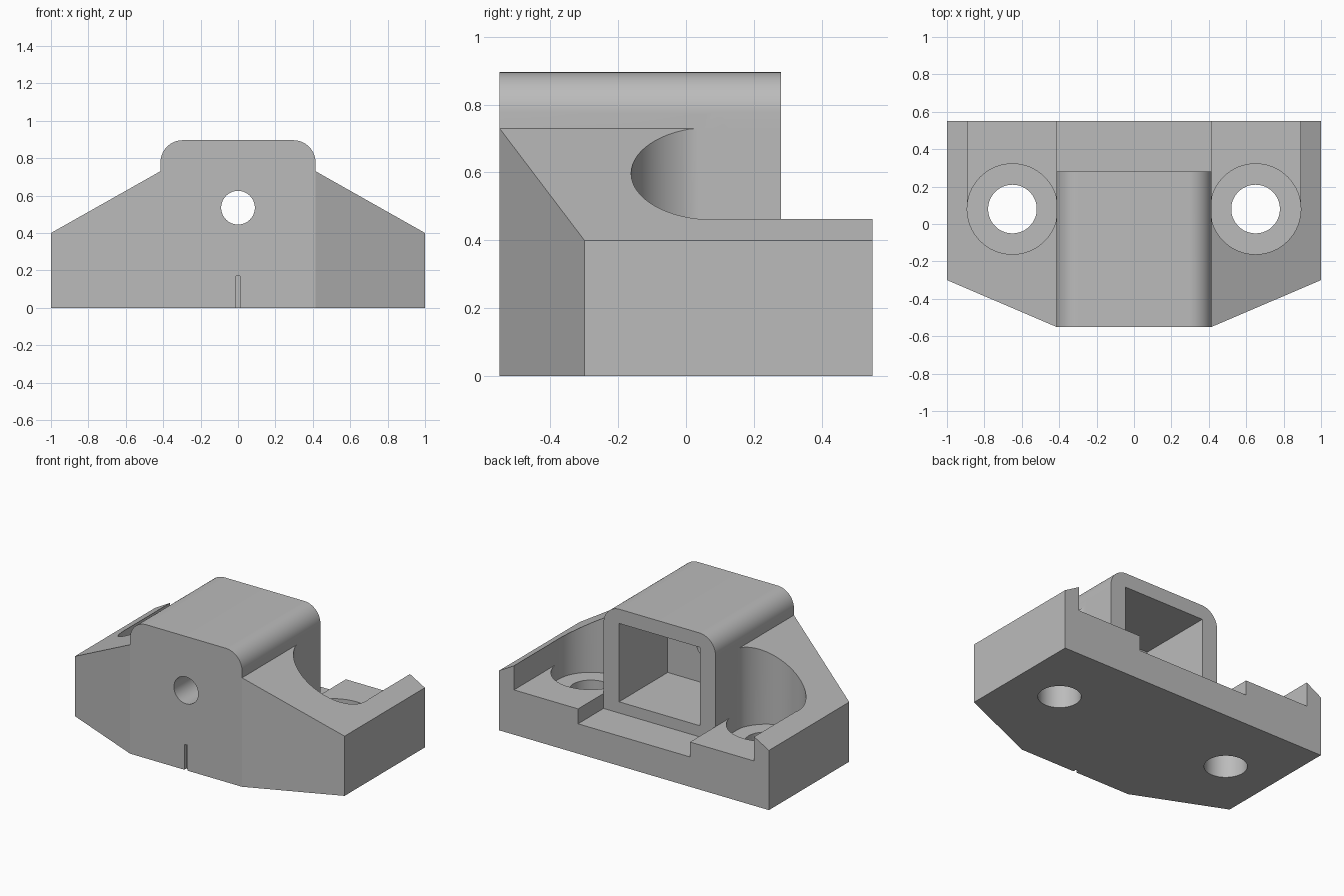
import bpy, bmesh, math
from mathutils import Matrix

cube = bpy.data.objects.get("Cube")
if cube:
    bpy.data.objects.remove(cube, do_unlink=True)

grey = bpy.data.materials.new("plain grey")
grey.use_nodes = True
colour = (0.5, 0.5, 0.5, 1)
grey.diffuse_color = colour
grey.node_tree.nodes["Principled BSDF"].inputs["Base Color"].default_value = colour


def prism(name, outline, low, high, axis="Z"):
    """Extrude an outline: (x, y) along z, or (x, z) along y."""
    bm = bmesh.new()
    place = (lambda a, b: (a, b, low)) if axis == "Z" else (lambda a, b: (a, low, b))
    shift = (0, 0, high - low) if axis == "Z" else (0, high - low, 0)
    face = bm.faces.new([bm.verts.new(place(a, b)) for a, b in outline])
    new = bmesh.ops.extrude_face_region(bm, geom=[face])["geom"]
    bmesh.ops.translate(bm, vec=shift, verts=[v for v in new if isinstance(v, bmesh.types.BMVert)])
    bmesh.ops.recalc_face_normals(bm, faces=bm.faces)
    mesh = bpy.data.meshes.new(name)
    bm.to_mesh(mesh)
    bm.free()
    obj = bpy.data.objects.new(name, mesh)
    bpy.context.collection.objects.link(obj)
    return obj


def arc(cx, cy, r, start, end, steps):
    angles = [math.radians(start + (end - start) * i / steps) for i in range(steps + 1)]
    return [(cx + r * math.cos(a), cy + r * math.sin(a)) for a in angles]


def circle(cx, cy, r):
    return arc(cx, cy, r, 0, 360, 64)[:-1]


def rect(x0, x1, y0, y1):
    return [(x0, y0), (x1, y0), (x1, y1), (x0, y1)]


def combine(target, tool, operation="DIFFERENCE"):
    mod = target.modifiers.new("cut", "BOOLEAN")
    mod.operation, mod.solver, mod.object = operation, "EXACT", tool
    bpy.context.view_layer.objects.active = target
    bpy.ops.object.modifier_apply(modifier=mod.name)
    bpy.data.objects.remove(tool, do_unlink=True)


W, BACK, FRONT, REAR = 0.415, 0.55, -0.55, 0.28
TOP, R = 0.896, 0.12

# Front silhouette: sloped wings and a rounded central housing
half = [(1, 0), (1, 0.4), (W, 0.73)] + arc(W - R, TOP - R, R, 0, 90, 14)
body = prism("mounting_bracket", half + [(-x, z) for x, z in reversed(half)], FRONT, BACK, "Y")

# Footprint with the front corners tapered
plan = [(-1, 0.6), (-1, -0.3), (-W, FRONT), (W, FRONT), (1, -0.3), (1, 0.6)]
plan = [(x * 1.0, y) for x, y in plan]
combine(body, prism("footprint", plan, -0.1, 1), "INTERSECT")

# Rear shelf and the lower ledge behind the housing
combine(body, prism("rear_shelf_cutter", rect(-0.89, 0.89, REAR, 0.7), 0.3, 1))
combine(body, prism("ledge_cutter", rect(-W, W, REAR, 0.7), 0.2, 1))

# Screw recesses, slots and through holes on both wings
CX, CY = 0.65, 0.08
for side in (-1, 1):
    recess = [(side * max(x, W), y) for x, y in circle(CX, CY, 0.242)]
    slot = [(side * x, y) for x, y in rect(W, 0.89, CY, 0.4)]
    combine(body, prism("slot_cutter", slot, 0.3, 1))
    combine(body, prism("recess_cutter", recess, 0.19, 1))
    combine(body, prism("screw_hole_cutter", circle(side * CX, CY, 0.13), -0.1, 0.5))

# Square socket, front hole and small centre notch
combine(body, prism("socket_cutter", rect(-0.3, 0.3, 0.275, 0.8), -0.235, 0.4, "Y"))
combine(body, prism("front_hole_cutter", circle(0, 0.535, 0.09), -0.7, -0.1, "Y"))
combine(body, prism("notch_cutter", rect(-0.012, 0.012, -0.1, 0.17), -0.7, -0.53, "Y"))

body.data.materials.clear()
body.data.materials.append(grey)
for poly in body.data.polygons:
    poly.material_index = 0
bpy.ops.object.select_all(action="DESELECT")
body.select_set(True)
bpy.context.view_layer.objects.active = body
bpy.ops.object.shade_smooth_by_angle(angle=math.radians(20))
